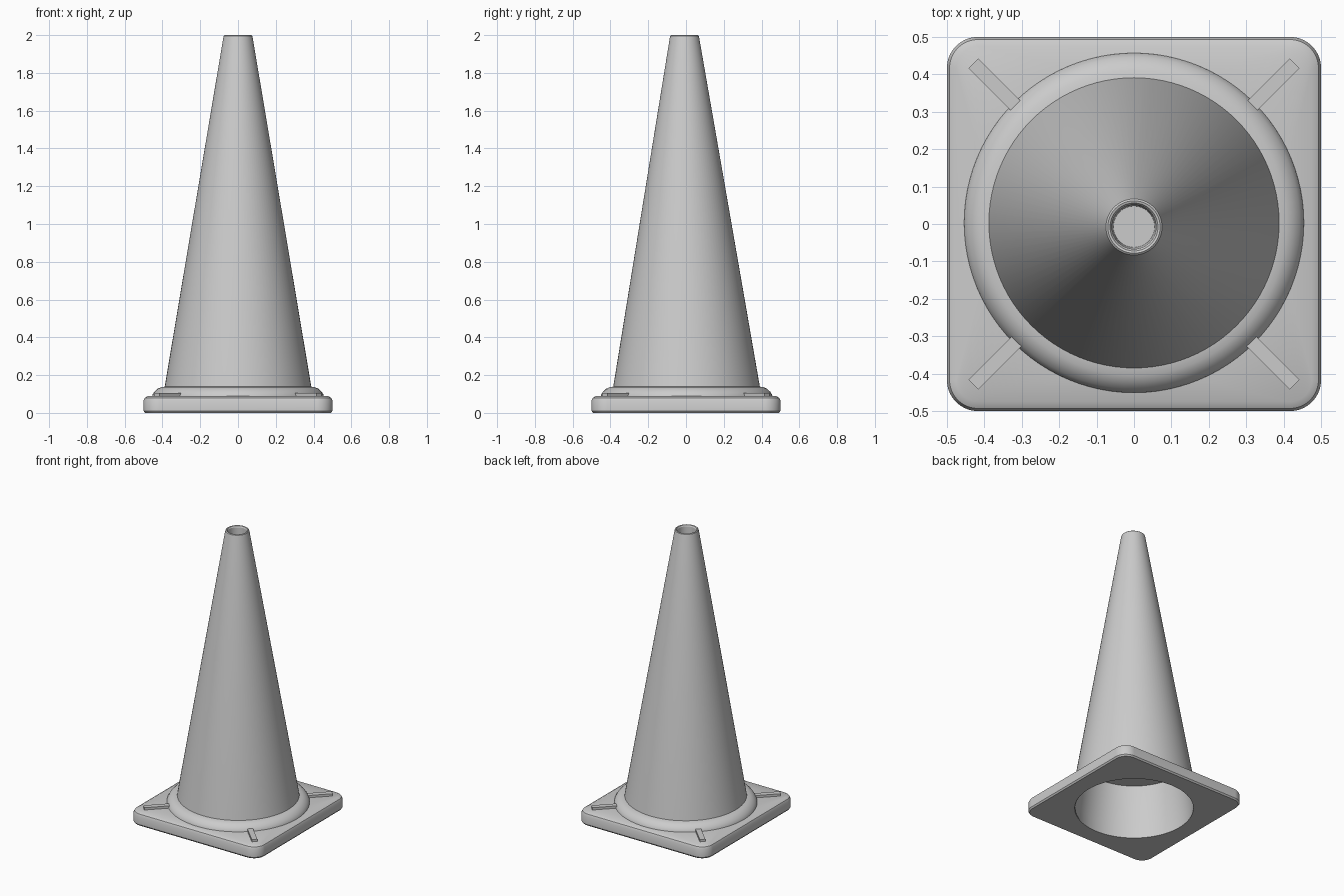
import bpy, bmesh
from math import cos, sin, pi, radians
from mathutils import Vector, Matrix

if "Cube" in bpy.data.objects:
    bpy.data.objects.remove(bpy.data.objects["Cube"])

N = 96


def finish(name, bm, angle=30):
    bmesh.ops.recalc_face_normals(bm, faces=bm.faces)
    me = bpy.data.meshes.new(name)
    bm.to_mesh(me)
    bm.free()
    ob = bpy.data.objects.new(name, me)
    bpy.context.collection.objects.link(ob)
    bpy.ops.object.select_all(action='DESELECT')
    ob.select_set(True)
    bpy.context.view_layer.objects.active = ob
    bpy.ops.object.shade_smooth_by_angle(angle=radians(angle))
    return ob


def circle(r, z, y=0.0):
    return [(r * cos(2 * pi * i / N), y + r * sin(2 * pi * i / N), z) for i in range(N)]


def rounded_square(half, rad, z):
    # arcs at the corners, one long edge between them, starting near angle 0
    pts, k = [], N // 4
    for q in range(4):
        c = Matrix.Rotation(q * pi / 2, 3, 'Z') @ Vector((half - rad, half - rad, 0))
        for i in range(k):
            a = q * pi / 2 + pi / 2 * i / (k - 1)
            pts.append((c.x + rad * cos(a), c.y + rad * sin(a), z))
    return pts


def skin(bm, rings, closed=False, caps=False):
    loops = [[bm.verts.new(p) for p in ring] for ring in rings]
    pairs = list(zip(loops, loops[1:]))
    if closed:
        pairs.append((loops[-1], loops[0]))
    for a, b in pairs:
        for i in range(N):
            j = (i + 1) % N
            bm.faces.new((a[i], a[j], b[j], b[i]))
    if caps:
        bm.faces.new(loops[0])
        bm.faces.new(loops[-1])


# Square base plate with rounded corners, chamfered rim and round hole
bm = bmesh.new()
skin(bm, [circle(0.377, 0.0),
          rounded_square(0.492, 0.075, 0.0),
          rounded_square(0.5, 0.083, 0.01),
          rounded_square(0.5, 0.083, 0.065),
          rounded_square(0.493, 0.076, 0.08),
          rounded_square(0.475, 0.058, 0.09),
          circle(0.377, 0.09)], closed=True)
finish("base_plate", bm, 35)

# Cone body: lower cavity, collar, tapered shaft, rounded lip and top recess.
# The tip leans very slightly towards the front.
profile = [(0.342, 0.36), (0.376, 0.08), (0.376, 0.001),
           (0.455, 0.085), (0.453, 0.096), (0.443, 0.112), (0.427, 0.127),
           (0.408, 0.136), (0.388, 0.139),
           (0.078, 1.985), (0.075, 1.996), (0.070, 2.0), (0.064, 1.998),
           (0.059, 1.99), (0.055, 1.88)]
bm = bmesh.new()
skin(bm, [circle(r, z, 0.003 - 0.011 * max(0, z - 0.14) / 1.86) for r, z in profile], caps=True)
finish("cone_body", bm, 28)

# Four diagonal ribs on the plate corners
for q in range(4):
    bm = bmesh.new()
    bmesh.ops.create_cube(bm, size=1, matrix=Matrix.Rotation(pi / 4 + q * pi / 2, 4, 'Z')
                          @ Matrix.Translation((0.525, 0, 0.093))
                          @ Matrix.Diagonal((0.165, 0.036, 0.026, 1)))
    finish(f"corner_rib_{q + 1}", bm)
